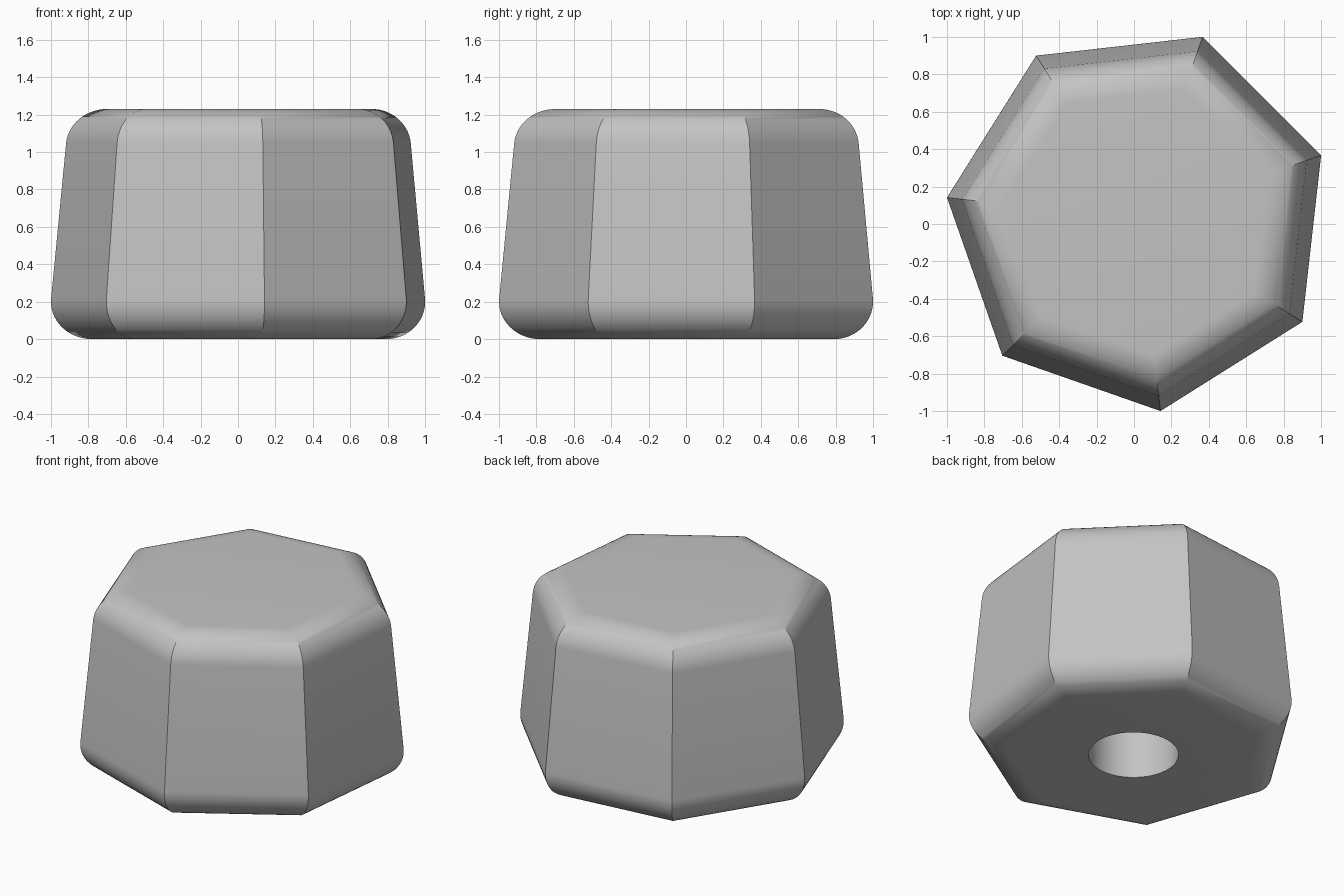
import bpy
import bmesh
from math import sin, cos, tan, pi, radians

cube = bpy.data.objects.get("Cube")
if cube:
    bpy.data.objects.remove(cube, do_unlink=True)

SIDES = 7
HEIGHT, FILLET = 1.23, 0.2
RADIUS, TURN, SHIFT = 1.032, radians(19.29), 0.026
DRAFT = radians(5)
HOLE_RADIUS, HOLE_DEPTH = 0.28, 0.8
STEPS = 14

grey = bpy.data.materials.new("light grey")
grey.use_nodes = True
colour = (0.55, 0.55, 0.55, 1)
grey.diffuse_color = colour
grey.node_tree.nodes["Principled BSDF"].inputs["Base Color"].default_value = colour


def ring(bm, count, radius, z, turn=0):
    """Closed loop of vertices around the axis."""
    angles = [turn + 2 * pi * i / count for i in range(count)]
    return [bm.verts.new((SHIFT + radius * cos(a), SHIFT + radius * sin(a), z))
            for a in angles]


def skin(bm, rings):
    """Join successive loops with quads."""
    for low, high in zip(rings, rings[1:]):
        for i in range(len(low)):
            j = (i + 1) % len(low)
            bm.faces.new((low[i], low[j], high[j], high[i]))


def loop_edges(bm, loop):
    return [bm.edges.get((loop[i - 1], loop[i])) for i in range(len(loop))]


# Side profile: rounded foot, drafted wall, rounded shoulder
flat = cos(pi / SIDES)
foot = RADIUS * flat - FILLET
shoulder = foot - tan(DRAFT) * (HEIGHT - 2 * FILLET)
profile = []
for centre, z, start, end in ((foot, FILLET, -pi / 2, DRAFT),
                              (shoulder, HEIGHT - FILLET, DRAFT, pi / 2)):
    for i in range(STEPS + 1):
        a = start + (end - start) * i / STEPS
        profile.append((centre + FILLET * cos(a), z + FILLET * sin(a)))

# Seven-sided body and top
bm = bmesh.new()
body = [ring(bm, SIDES, r / flat, z, TURN) for r, z in profile]
skin(bm, body)
bm.faces.new(body[-1])

# Round blind socket in the underside
socket = [ring(bm, 64, HOLE_RADIUS, z) for z in (0, HOLE_DEPTH)]
skin(bm, socket)
bm.faces.new(socket[-1])

# Flat underside around the socket
bmesh.ops.triangle_fill(bm, use_beauty=True, normal=(0, 0, -1),
                        edges=loop_edges(bm, body[0]) + loop_edges(bm, socket[0]))
bmesh.ops.recalc_face_normals(bm, faces=bm.faces)

mesh = bpy.data.meshes.new("knob_body")
bm.to_mesh(mesh)
bm.free()
mesh.materials.append(grey)
knob = bpy.data.objects.new("knob_body", mesh)
bpy.context.collection.objects.link(knob)

# Smooth fillets, sharp corners
bpy.ops.object.select_all(action="DESELECT")
knob.select_set(True)
bpy.context.view_layer.objects.active = knob
bpy.ops.object.shade_smooth_by_angle(angle=radians(30))
